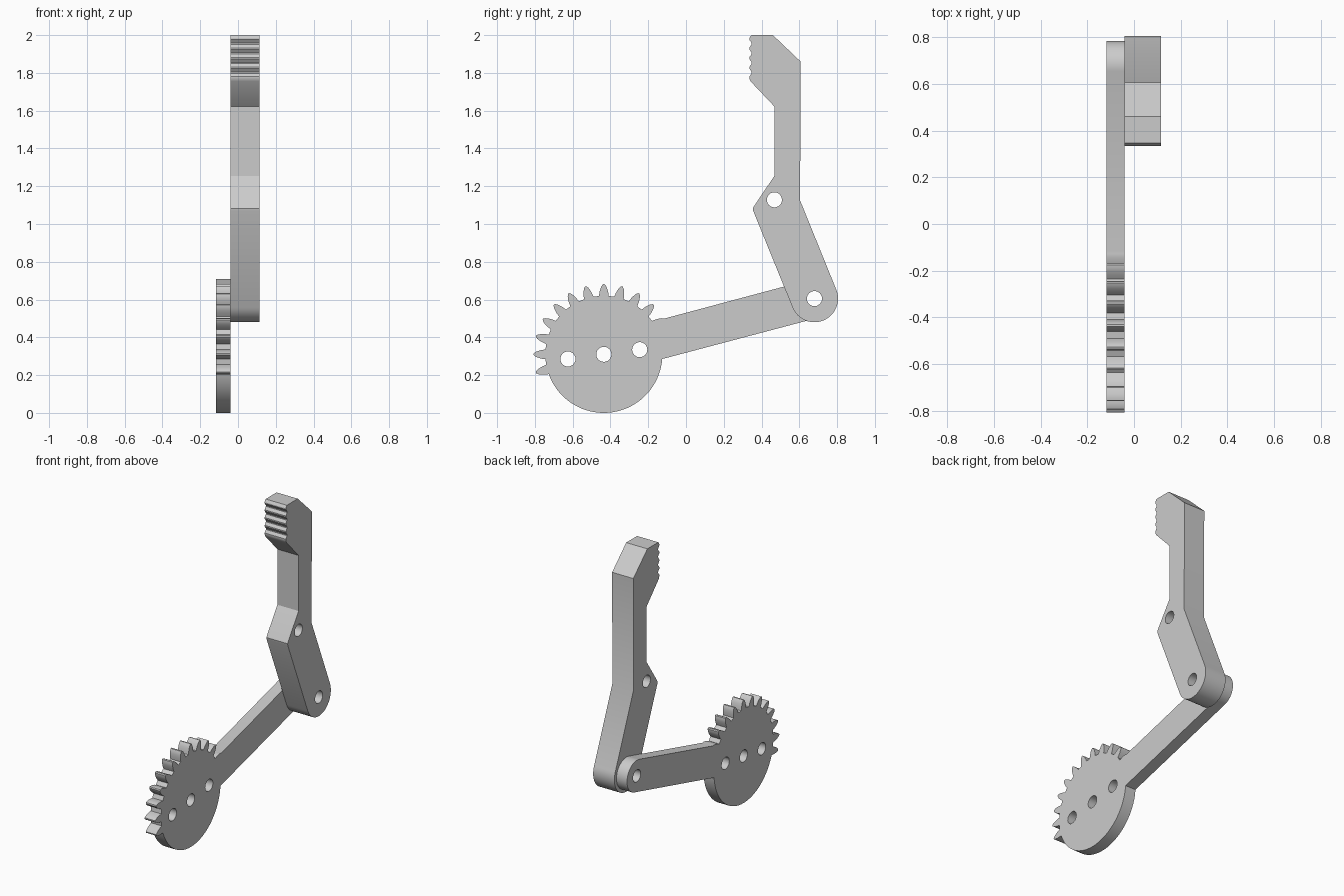
import bpy
from math import sin, cos, radians, degrees, asin, atan2
from mathutils import Matrix

cube = bpy.data.objects.get("Cube")
if cube:
    bpy.data.objects.remove(cube, do_unlink=True)

grey = bpy.data.materials.new("plain grey")
grey.use_nodes = True
grey.diffuse_color = (0.6, 0.6, 0.6, 1)
grey.node_tree.nodes["Principled BSDF"].inputs["Base Color"].default_value = (0.6, 0.6, 0.6, 1)

GEAR = (-0.435, 0.31)
PIVOT = (0.68, 0.605)
KNUCKLE = (0.468, 1.128)
HOLE = 0.04


def polar(centre, r, deg):
    a = radians(deg)
    return (centre[0] + r * cos(a), centre[1] + r * sin(a))


def arc(centre, r, start, end, steps):
    return [polar(centre, r, start + (end - start) * i / steps) for i in range(steps + 1)]


def plate(name, outline, holes, x0, x1):
    """Extrude a side profile (y, z) with round holes between two x planes."""
    curve = bpy.data.curves.new(name + " profile", 'CURVE')
    curve.dimensions = '2D'
    curve.fill_mode = 'BOTH'
    curve.extrude = (x1 - x0) / 2
    for loop in [outline] + [arc(h, HOLE, 0, 345, 23) for h in holes]:
        spline = curve.splines.new('POLY')
        spline.points.add(len(loop) - 1)
        for point, (y, z) in zip(spline.points, loop):
            point.co = (y, z, 0, 1)
        spline.use_cyclic_u = True
    source = bpy.data.objects.new(name + " source", curve)
    bpy.context.collection.objects.link(source)
    bpy.context.view_layer.update()
    mesh = bpy.data.meshes.new_from_object(source.evaluated_get(bpy.context.evaluated_depsgraph_get()))
    bpy.data.objects.remove(source, do_unlink=True)
    # profile x, y and depth become y, z and x
    mesh.transform(Matrix(((0, 0, 1, (x0 + x1) / 2), (1, 0, 0, 0), (0, 1, 0, 0), (0, 0, 0, 1))))
    mesh.materials.clear()
    mesh.materials.append(grey)
    obj = bpy.data.objects.new(name, mesh)
    bpy.context.collection.objects.link(obj)
    bpy.ops.object.select_all(action='DESELECT')
    obj.select_set(True)
    bpy.context.view_layer.objects.active = obj
    # weld the caps to the walls
    bpy.ops.object.mode_set(mode='EDIT')
    bpy.ops.mesh.select_all(action='SELECT')
    bpy.ops.mesh.remove_doubles(threshold=0.0001)
    bpy.ops.mesh.normals_make_consistent(inside=False)
    bpy.ops.object.mode_set(mode='OBJECT')
    bpy.ops.object.shade_smooth_by_angle(angle=radians(25))
    return obj


# Geared lever: rounded arm end, toothed sector, plain round underside
ROOT, ARM = 0.31, 0.103
tilt = degrees(atan2(PIVOT[1] - GEAR[1], PIVOT[0] - GEAR[0]))
flank = [(ROOT, 0.026), (0.33, 0.023), (0.348, 0.018), (0.362, 0.012), (0.372, 0.004)]
rising = [(r, -degrees(w / r)) for r, w in flank]
falling = [(r, -a) for r, a in reversed(rising)]
lever = arc(PIVOT, ARM, tilt - 90, tilt + 90, 24)
for tooth in range(30, 196, 15):
    shape = falling if tooth == 30 else rising + falling
    lever += [polar(GEAR, r, tooth + a) for r, a in shape]
lever += arc(GEAR, ROOT, 202, 360 + tilt - degrees(asin(ARM / ROOT)), 40)
gear_holes = [(GEAR[0] + d, GEAR[1] + d * 0.13) for d in (-0.19, 0, 0.19)]
plate("geared_lever", lever, gear_holes + [PIVOT], -0.117, -0.04)

# Finger: rounded foot, bent shank, hooked tip with gripping ridges
lean = degrees(atan2(KNUCKLE[1] - PIVOT[1], KNUCKLE[0] - PIVOT[0]))
finger = arc(PIVOT, 0.125, lean + 90, lean + 270, 28)
finger += [(0.604, 1.125), (0.607, 1.86), (0.46, 2.0), (0.346, 2.0)]
for i in range(5):
    peak = 1.98 - i * 0.051
    finger += [(0.335, peak + 0.004), (0.335, peak - 0.004)]
    if i < 4:
        finger += [(0.348, peak - 0.022), (0.348, peak - 0.029)]
finger += [(0.342, 1.755), (0.468, 1.622), (0.468, 1.255),
           (0.36, 1.094), (0.354, 1.082), (0.356, 1.069)]
plate("finger", finger, [PIVOT, KNUCKLE], -0.04, 0.115)
